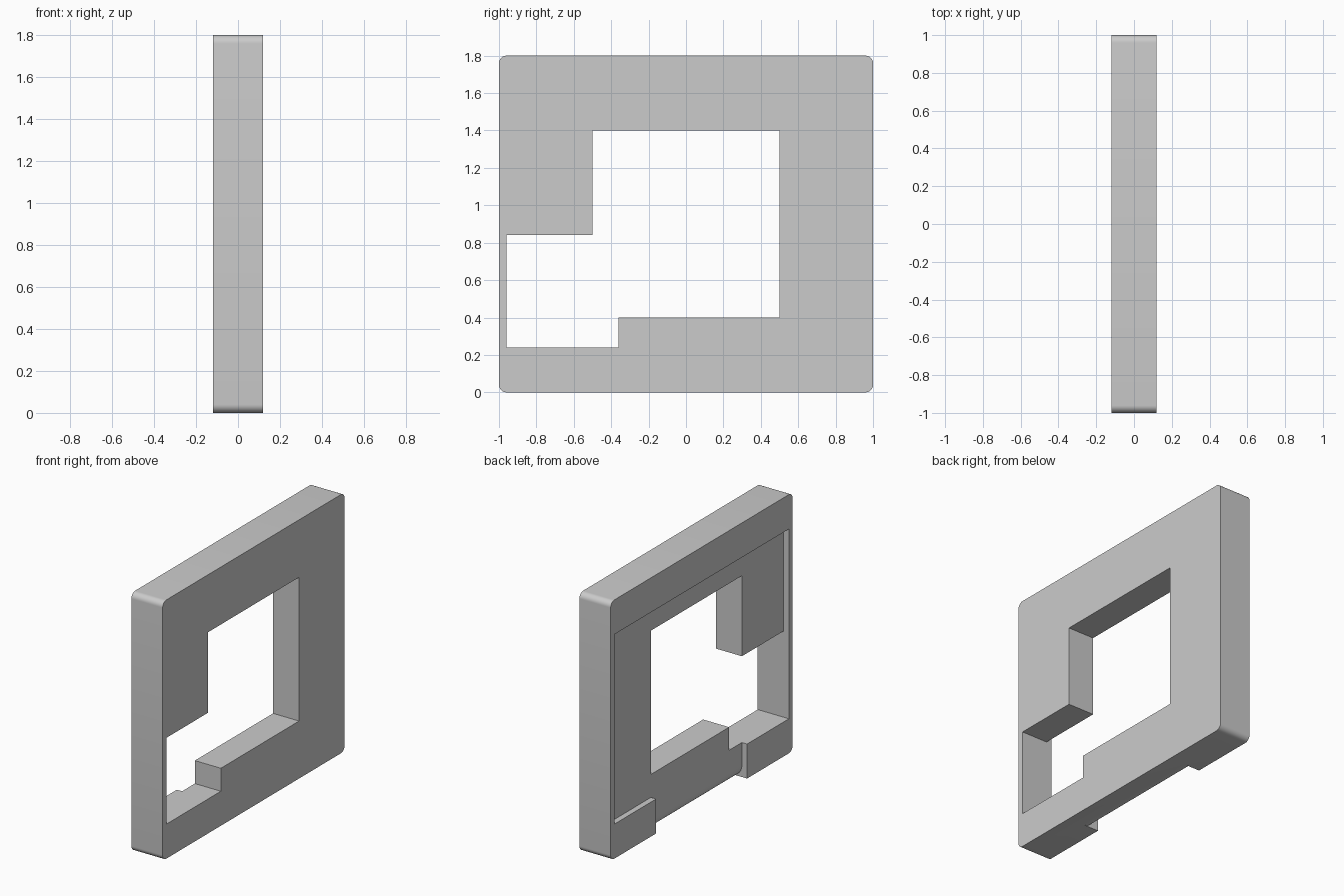
import bpy
import bmesh
from math import sin, cos, pi

cube = bpy.data.objects.get("Cube")
if cube:
    bpy.data.objects.remove(cube, do_unlink=True)

HALF_T = 0.12      # half thickness of the panel
FLOOR = 0.08       # distance of the recessed face from the centre plane
HEIGHT = 1.8
R = 0.04           # outer corner radius
LIP = 0.24         # top of the lower feet

grey = bpy.data.materials.new("plain grey")
grey.use_nodes = True
grey.diffuse_color = (0.6, 0.6, 0.6, 1)
grey.node_tree.nodes["Principled BSDF"].inputs["Base Color"].default_value = (0.6, 0.6, 0.6, 1)


def prism(name, points, offset):
    """Extrude a closed outline of 3D points along the offset vector."""
    bm = bmesh.new()
    face = bm.faces.new([bm.verts.new(p) for p in points])
    ext = bmesh.ops.extrude_face_region(bm, geom=[face])
    moved = [g for g in ext["geom"] if isinstance(g, bmesh.types.BMVert)]
    bmesh.ops.translate(bm, verts=moved, vec=offset)
    bmesh.ops.recalc_face_normals(bm, faces=bm.faces)
    mesh = bpy.data.meshes.new(name)
    bm.to_mesh(mesh)
    bm.free()
    mesh.materials.append(grey)
    obj = bpy.data.objects.new(name, mesh)
    bpy.context.collection.objects.link(obj)
    return obj


def arc(cx, cy, r, start, end, steps=8):
    return [(cx + r * cos(start + (end - start) * i / steps),
             cy + r * sin(start + (end - start) * i / steps)) for i in range(steps + 1)]


# Panel with rounded outer corners
outline = []
corners = [(1 - R, HEIGHT - R), (R - 1, HEIGHT - R), (R - 1, R), (1 - R, R)]
for i, (y, z) in enumerate(corners):
    outline += arc(y, z, R, i * pi / 2, (i + 1) * pi / 2)
panel = prism("panel", [(-HALF_T, y, z) for y, z in outline], (2 * HALF_T, 0, 0))

# Window joined to the lower side opening
opening = [(-0.96, LIP), (-0.36, LIP), (-0.36, 0.4), (0.5, 0.4),
           (0.5, 1.4), (-0.5, 1.4), (-0.5, 0.84), (-0.96, 0.84)]
window = prism("window_cutter", [(-0.3, y, z) for y, z in opening], (0.6, 0, 0))

# Shallow recess on the right face (-x)
pocket = [(-0.96, LIP), (0.96, LIP), (0.96, 1.56), (-0.96, 1.56)]
recess = prism("recess_cutter", [(-FLOOR, y, z) for y, z in pocket], (-0.2, 0, 0))

# Gap between the two feet, with the lower edge of the plate rounded over
rounded = [(-FLOOR, LIP + 0.05)] + arc(0, FLOOR, FLOOR, pi, 1.5 * pi, 12)
rounded += [(0, -0.1), (-0.28, -0.1), (-0.28, LIP + 0.05)]
gap = prism("gap_cutter", [(x, -0.5, z) for x, z in rounded], (0, 1, 0))

for cutter in (window, recess, gap):
    cutter.hide_render = True
    mod = panel.modifiers.new(cutter.name, "BOOLEAN")
    mod.operation = "DIFFERENCE"
    mod.solver = "EXACT"
    mod.object = cutter

# Bake the cuts and drop the cutters
bpy.context.view_layer.update()
evaluated = panel.evaluated_get(bpy.context.evaluated_depsgraph_get())
final = bpy.data.meshes.new_from_object(evaluated)
panel.modifiers.clear()
panel.data = final
for cutter in (window, recess, gap):
    bpy.data.objects.remove(cutter, do_unlink=True)

bpy.ops.object.select_all(action="DESELECT")
panel.select_set(True)
bpy.context.view_layer.objects.active = panel
bpy.ops.object.shade_smooth_by_angle()
